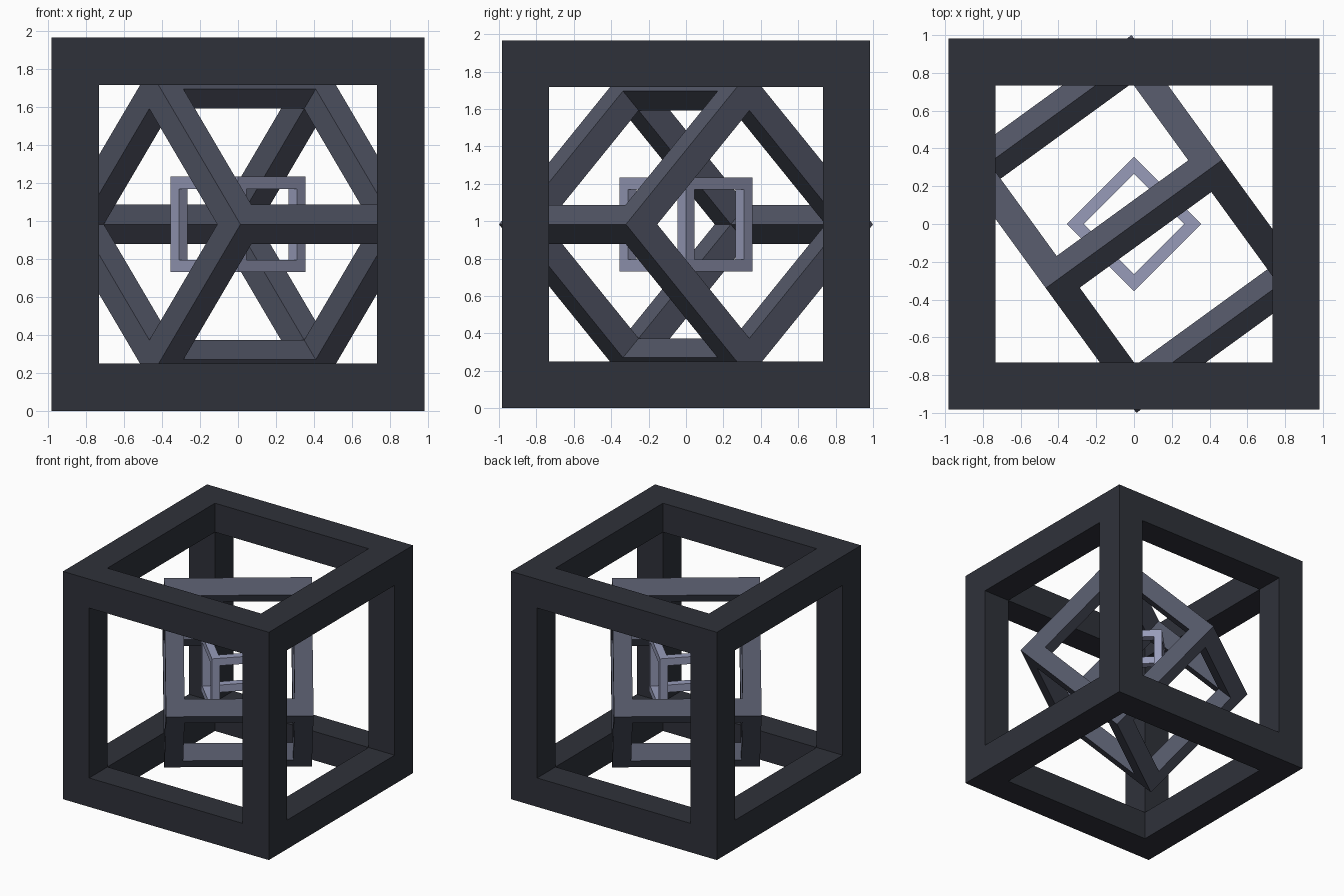
import bpy, bmesh
from math import radians, sqrt
from mathutils import Matrix, Vector

if "Cube" in bpy.data.objects:
    bpy.data.objects.remove(bpy.data.objects["Cube"])

CENTER_Z = 0.983
BAR = 0.127  # bar thickness as a fraction of the cube size


def cube_frame(name, half, rotation, color):
    """Hollow cube made of twelve square bars."""
    size = 2 * half
    bar = BAR * size
    bm = bmesh.new()
    bmesh.ops.create_cube(bm, size=size)
    # Inset each side to leave a square border, then open the windows
    windows = bm.faces[:]
    bmesh.ops.inset_individual(bm, faces=windows, thickness=bar, use_even_offset=True)
    normals = [(f, f.normal.copy()) for f in windows]
    for face, normal in normals:
        rim = face.edges[:]
        bmesh.ops.delete(bm, geom=[face], context='FACES_ONLY')
        # Push the window rim inward to form the inner bar faces
        ext = bmesh.ops.extrude_edge_only(bm, edges=rim)
        verts = [g for g in ext['geom'] if isinstance(g, bmesh.types.BMVert)]
        bmesh.ops.translate(bm, verts=verts, vec=-normal * bar)
    bmesh.ops.remove_doubles(bm, verts=bm.verts[:], dist=0.0005)
    bmesh.ops.recalc_face_normals(bm, faces=bm.faces[:])
    bm.transform(Matrix.Translation(Vector((0, 0, CENTER_Z))) @ rotation)

    mesh = bpy.data.meshes.new(name)
    bm.to_mesh(mesh)
    bm.free()
    obj = bpy.data.objects.new(name, mesh)
    bpy.context.collection.objects.link(obj)
    mat = bpy.data.materials.new(name + "_color")
    mat.diffuse_color = (*color, 1)
    mat.use_nodes = True
    mat.node_tree.nodes["Principled BSDF"].inputs["Base Color"].default_value = mat.diffuse_color
    mesh.materials.append(mat)
    return obj


def rot(deg, axis):
    return Matrix.Rotation(radians(deg), 4, axis)


# Upright outer frame
cube_frame("outer_frame", CENTER_Z, Matrix.Identity(4), (0.028, 0.031, 0.042))
# Middle frame balanced on an edge and turned, its corners reach y = +-1
cube_frame("middle_frame", 1 / sqrt(3), rot(36, 'Z') @ rot(45, 'X'), (0.085, 0.093, 0.133))
# Small inner frame turned about the vertical axis
cube_frame("inner_frame", 0.251, rot(45, 'Z'), (0.31, 0.33, 0.485))
